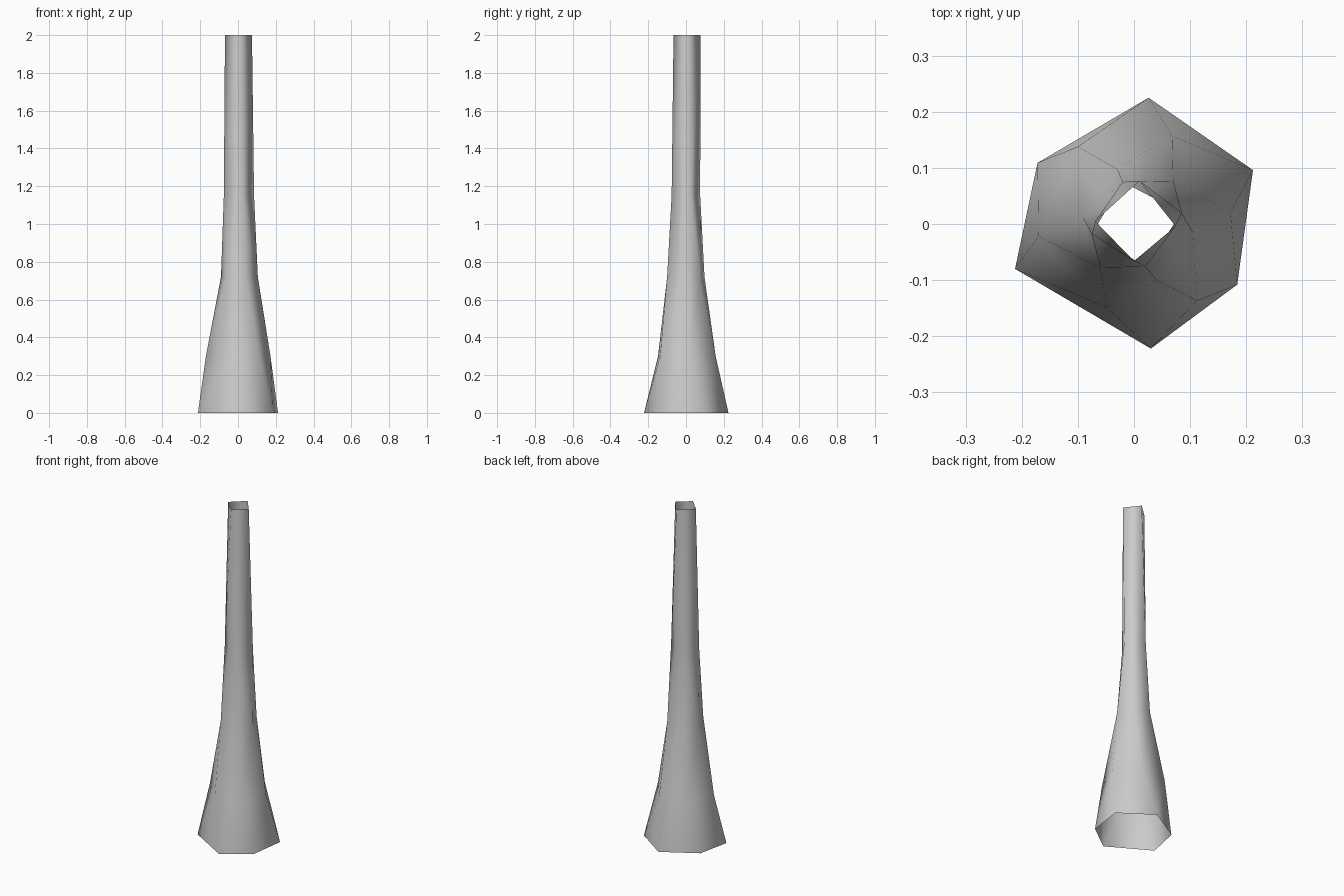
import bpy
import bmesh
from math import atan2
from mathutils import Vector

cube = bpy.data.objects.get("Cube")
if cube:
    bpy.data.objects.remove(cube)

# Cross-sections, counter-clockwise: height, then corners
SECTIONS = [
    (0.0, [(0.212, 0.096), (0.026, 0.225), (-0.172, 0.109),
           (-0.212, -0.08), (0.03, -0.222), (0.184, -0.108)]),
    (0.3, [(0.172, 0.02), (0.068, 0.157), (-0.1, 0.138),
           (-0.17, -0.022), (-0.05, -0.148), (0.112, -0.137)]),
    (0.72, [(0.105, -0.015), (0.07, 0.077), (-0.03, 0.098),
            (-0.09, 0.01), (-0.06, -0.078), (0.04, -0.1)]),
    (1.15, [(0.085, 0.02), (-0.02, 0.075), (-0.075, -0.018), (0.02, -0.076)]),
    (2.0, [(0.074, -0.004), (0.01, 0.077), (-0.069, 0.005), (0.0, -0.066)]),
]


def zip_rings(bm, low, high):
    """Join two rings with triangles, always taking the shorter diagonal."""
    n, m = len(low), len(high)
    start = min(range(m), key=lambda k: (high[k].co - low[0].co).length)
    i = j = 0
    while i < n or j < m:
        a, b = low[i % n], high[(start + j) % m]
        a2, b2 = low[(i + 1) % n], high[(start + j + 1) % m]
        step_low = (a2.co - b.co).length <= (b2.co - a.co).length
        if j == m or (i < n and step_low):
            bm.faces.new((a, a2, b))
            i += 1
        else:
            bm.faces.new((a, b2, b))
            j += 1


# Hollow tapering trunk, open at both ends
bm = bmesh.new()
rings = []
for z, corners in SECTIONS:
    corners = sorted(corners, key=lambda p: atan2(p[1], p[0]))
    rings.append([bm.verts.new(Vector((x, y, z))) for x, y in corners])
for low, high in zip(rings, rings[1:]):
    zip_rings(bm, low, high)
for face in bm.faces:
    face.smooth = True

mesh = bpy.data.meshes.new("hollow_trunk")
bm.to_mesh(mesh)
bm.free()
trunk = bpy.data.objects.new("hollow_trunk", mesh)
bpy.context.collection.objects.link(trunk)

# Plain grey
grey = bpy.data.materials.new("light_grey")
grey.use_nodes = True
colour = (0.6, 0.6, 0.6, 1.0)
grey.diffuse_color = colour
grey.node_tree.nodes["Principled BSDF"].inputs["Base Color"].default_value = colour
mesh.materials.append(grey)
